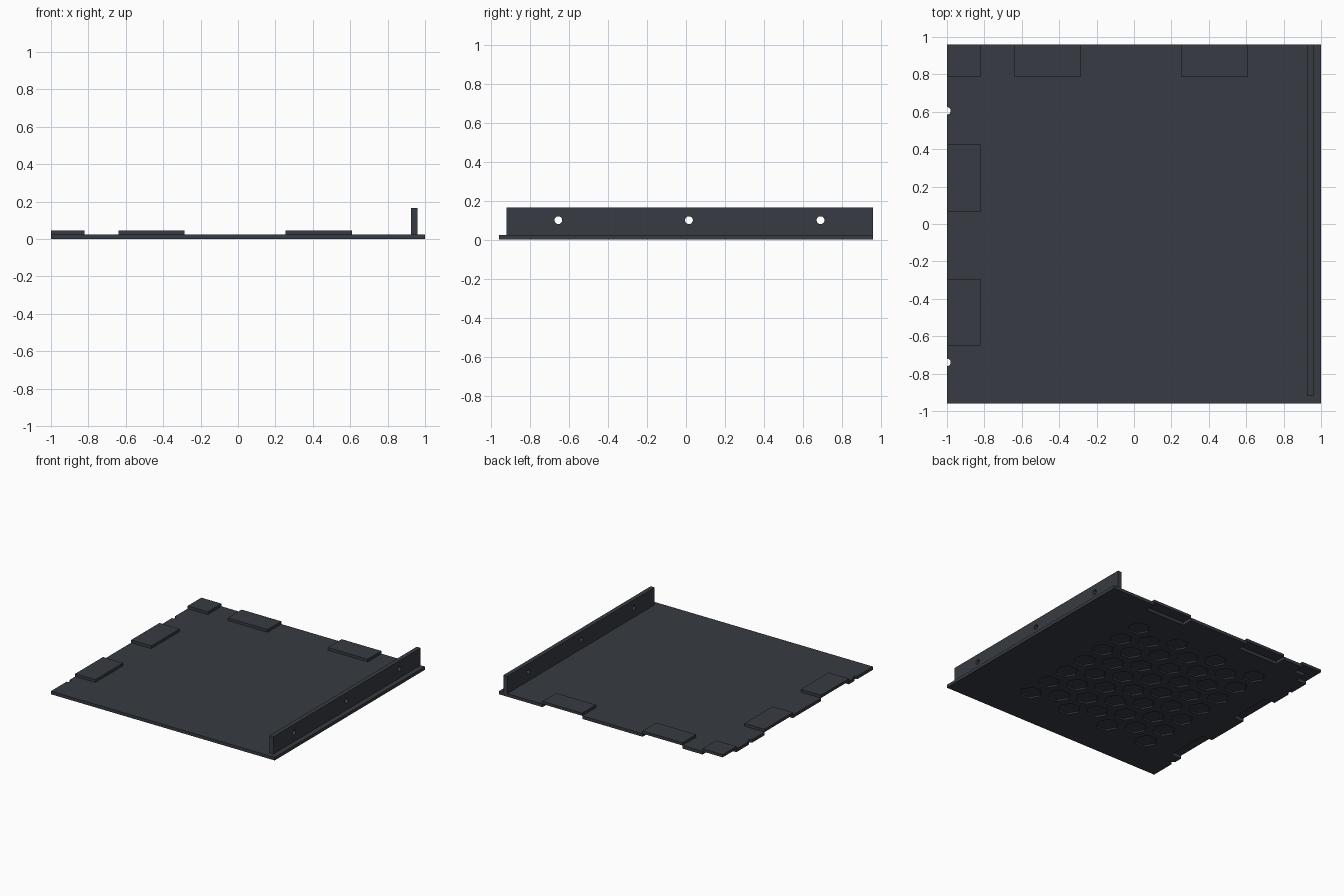
import bpy, bmesh, math
from mathutils import Matrix, Vector

if "Cube" in bpy.data.objects:
    bpy.data.objects.remove(bpy.data.objects["Cube"])

mat = bpy.data.materials.new("dark_slate")
mat.diffuse_color = (0.038, 0.044, 0.054, 1)
mat.use_nodes = True
mat.node_tree.nodes["Principled BSDF"].inputs["Base Color"].default_value = mat.diffuse_color

T = 0.025         # plate thickness
TAB_TOP = 0.047   # top of the raised tabs
Y = 0.96          # half depth of the plate


def add_box(bm, x0, x1, y0, y1, z0, z1):
    m = Matrix.Translation(((x0 + x1) / 2, (y0 + y1) / 2, (z0 + z1) / 2)) \
        @ Matrix.Diagonal((x1 - x0, y1 - y0, z1 - z0, 1))
    bmesh.ops.create_cube(bm, size=1, matrix=m)


def add_prism(bm, centre, radius, height, sides, axis="Z"):
    rot = Matrix.Rotation(math.pi / 2, 4, "Y") if axis == "X" else Matrix.Rotation(math.pi / 2, 4, "Z")
    bmesh.ops.create_cone(bm, cap_ends=True, segments=sides, radius1=radius, radius2=radius,
                          depth=height, matrix=Matrix.Translation(Vector(centre)) @ rot)


def make(name, bm):
    me = bpy.data.meshes.new(name)
    bm.to_mesh(me)
    bm.free()
    me.materials.append(mat)
    ob = bpy.data.objects.new(name, me)
    bpy.context.collection.objects.link(ob)
    return ob


def cut(ob, bm):
    """Subtract the cutter solids from the part and discard the cutter."""
    cutter = make("cutter", bm)
    cutter.hide_render = True
    mod = ob.modifiers.new("cut", "BOOLEAN")
    mod.operation, mod.solver, mod.object = "DIFFERENCE", "EXACT", cutter
    bpy.context.view_layer.objects.active = ob
    bpy.ops.object.modifier_apply(modifier=mod.name)
    bpy.data.objects.remove(cutter)


# Base plate
bm = bmesh.new()
add_box(bm, -1, 1, -Y, Y, 0, T)
plate = make("base_plate", bm)

# Raised overlapping tabs: (x0, x1, y0, y1)
back_tabs = [(-0.64, -0.285, 0.785, Y), (0.255, 0.61, 0.785, Y)]
left_tabs = [(-1, -0.82, 0.065, 0.425), (-1, -0.82, -0.65, -0.295)]
corner = (-1, -0.82, 0.785, Y)
for i, t in enumerate(back_tabs + left_tabs + [corner]):
    bm = bmesh.new()
    add_box(bm, *t, T, TAB_TOP)
    make(f"edge_tab_{i + 1}", bm)

# Undercuts below the outer half of each tab
E = 0.05
bm = bmesh.new()
for x0, x1, y0, y1 in back_tabs:
    add_box(bm, x0, x1, 0.87, Y + E, -E, T + E)
for x0, x1, y0, y1 in left_tabs:
    add_box(bm, -1 - E, -0.91, y0, y1, -E, T + E)
cut(plate, bm)
bm = bmesh.new()
add_box(bm, -1 - E, -0.82, 0.87, Y + E, -E, T + E)
cut(plate, bm)
bm = bmesh.new()
add_box(bm, -1 - E, -0.91, 0.785, Y + E, -E, T + E)
cut(plate, bm)

# Half-round screw notches in the left edge
bm = bmesh.new()
for y in (0.605, -0.74):
    add_prism(bm, (-1, y, 0), 0.02, 0.2, 24)
cut(plate, bm)

# Honeycomb pockets in the underside
bm = bmesh.new()
for col in range(7):
    n = 7 - col % 2
    for row in range(n):
        add_prism(bm, (-0.635 + col * 0.185, (row - (n - 1) / 2) * 0.207, 0), 0.085, 0.024, 6)
cut(plate, bm)

# Upright flange with three screw holes
bm = bmesh.new()
add_box(bm, 0.925, 0.96, -0.92, Y, T, 0.165)
flange = make("side_flange", bm)
bm = bmesh.new()
for y in (-0.655, 0.015, 0.69):
    add_prism(bm, (0.94, y, 0.1), 0.02, 0.2, 24, "X")
cut(flange, bm)
